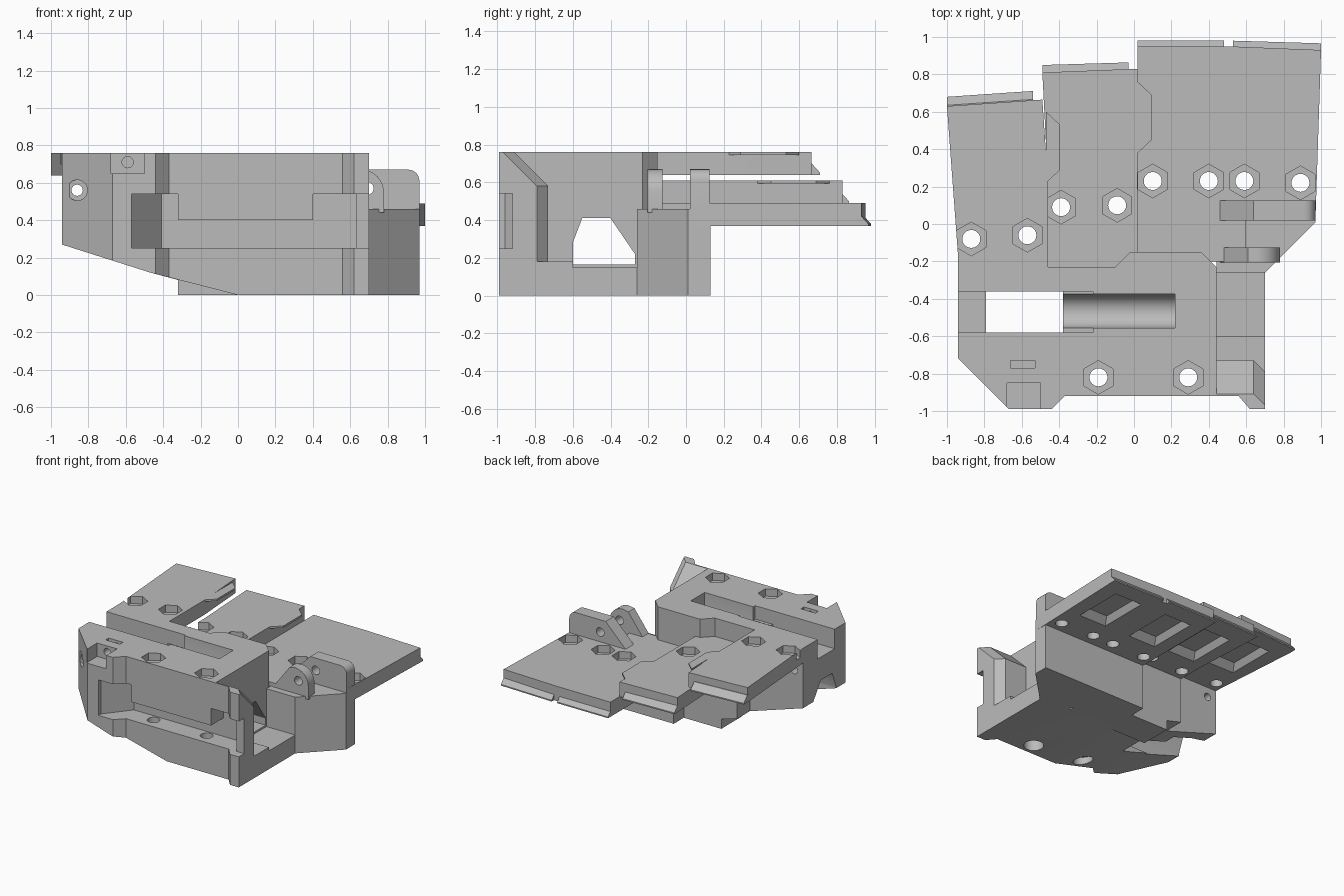
import bpy, bmesh, math
from mathutils import Vector

old = bpy.data.objects.get("Cube")
if old:
    bpy.data.objects.remove(old)

grey = bpy.data.materials.new("plain grey")
grey.use_nodes = True
grey.diffuse_color = (0.5, 0.5, 0.5, 1)
grey.node_tree.nodes["Principled BSDF"].inputs["Base Color"].default_value = (0.5, 0.5, 0.5, 1)


def place(axis, u, v, w):
    return {"x": (w, u, v), "y": (u, w, v), "z": (u, v, w)}[axis]


def prism(name, pts, axis, a, b, shift=0, scale=1):
    """Extrude a profile along an axis; the far end may slide or shrink."""
    n = len(pts)
    cu, cv = sum(p[0] for p in pts) / n, sum(p[1] for p in pts) / n
    bm = bmesh.new()
    near = [bm.verts.new(place(axis, u, v, a)) for u, v in pts]
    far = [bm.verts.new(place(axis, cu + (u - cu) * scale + shift, cv + (v - cv) * scale, b))
           for u, v in pts]
    bm.faces.new(near)
    bm.faces.new(far)
    for i in range(n):
        j = (i + 1) % n
        bm.faces.new((near[i], near[j], far[j], far[i]))
    bmesh.ops.recalc_face_normals(bm, faces=bm.faces)
    mesh = bpy.data.meshes.new(name)
    bm.to_mesh(mesh)
    bm.free()
    mesh.materials.append(grey)
    ob = bpy.data.objects.new(name, mesh)
    bpy.context.collection.objects.link(ob)
    return ob


def rect(u0, u1, v0, v1):
    return [(u0, v0), (u1, v0), (u1, v1), (u0, v1)]


def ring(u, v, r, n=24):
    return [(u + r * math.sin(math.tau * i / n), v + r * math.cos(math.tau * i / n)) for i in range(n)]


def cut(target, pts, axis, a, b, **kw):
    """Remove a prism from the target."""
    tool = prism("cutter", pts, axis, a, b, **kw)
    tool.hide_render = True
    mod = target.modifiers.new("cut", "BOOLEAN")
    mod.operation = "DIFFERENCE"
    mod.solver = "EXACT"
    mod.object = tool
    bpy.context.view_layer.objects.active = target
    bpy.ops.object.modifier_apply(modifier=mod.name)
    bpy.data.objects.remove(tool)


def bolt_hole(target, x, y, top):
    cut(target, ring(x, y, 0.048), "z", -0.1, 0.9)
    cut(target, ring(x, y, 0.09, 6), "z", top - 0.06, 0.9)


# Main block
body = prism("main_block", [
    (-.94, -.72), (-.67, -.99), (-.44, -.99), (-.37, -.92), (.56, -.92), (.62, -.99),
    (.70, -.99), (.70, -.26), (.44, -.26), (.44, -.23), (.36, -.15), (-.02, -.15),
    (-.10, -.23), (-.46, -.23), (-.46, -.17), (-.94, -.17)], "z", 0, .76)
middle_base = prism("middle_base", rect(-.46, .02, -.25, 0), "z", 0, .61)
right_base = prism("right_base", [(.02, -.26), (.70, -.26), (.97, .01), (.97, .13), (.02, .13)],
                   "z", 0, .46)
cut(right_base, rect(-.1, .44, -.4, -.2), "z", -.1, .9)

# Sloping underside
slope = [(-1.1, .32), (-.47, .12)]
cut(body, slope + [(.3, -.077), (.3, -.2), (-1.1, -.2)], "y", -1.1, -.26)
for part in (body, middle_base):
    cut(part, slope + [(-.32, .08), (-.32, -.2), (-1.1, -.2)], "y", -.3, .2)

# Side channel behind the front post
channel = [(-.95, .80), (-.73, .58), (-.73, .18), (-.2, .18), (-.2, .80)]
cut(body, channel, "x", .44, .8)
cut(body, channel, "x", .64, .76, shift=-.12)
cut(body, rect(.44, .8, -.60, -.2), "z", .15, .3)

# Front pocket with a hanging centre lip
cut(body, [(-.57, -1.05), (-.57, -.96), (-.41, -.76), (-.32, -.76), (-.32, -1.05)], "z", .25, .54)
cut(body, rect(-.33, .41, -1.05, -.76), "z", .25, .40)
cut(body, rect(.40, .63, -1.05, -.76), "z", .25, .54)
cut(body, rect(.60, .8, -1.05, -.92), "z", .25, .54)

# Cross tunnel and the slot above it
cut(body, [(-.6, .165), (-.6, .28), (-.55, .41), (-.4, .41), (-.27, .22), (-.27, .165)], "x", -1.1, .6)
cut(body, rect(-.79, -.38, -.58, -.36), "z", -.1, .9)
cut(body, rect(-1.1, -.78, -.58, -.36), "z", .60, .9)
cut(body, rect(-.39, -.22, -.58, -.36), "z", .65, .9)
cut(body, ring(-.465, .65, .09), "x", -.39, .22)
cut(body, rect(-.39, .22, -.555, -.375), "z", .65, .9)

# Corner latch recess, pin slot and side bore
cut(body, rect(-.68, -.50, -1.05, -.85), "z", .65, .9)
cut(body, ring(-.59, .71, .03), "y", -.9, -.72)
cut(body, rect(-.66, -.53, -.77, -.73), "z", .64, .9)
cut(body, ring(-.86, .56, .03), "y", -1.1, .1)
cut(body, ring(-.86, .56, .055), "y", -1.1, -.76)
for x in (-.19, .29):
    bolt_hole(body, x, -.82, .76)
    cut(body, ring(x, -.82, .075), "z", -.1, .12)

# Stepped rear plates: outline, bottom, top, bolt positions, underside pockets
plates = {
    "left_plate": ([(-.94, -.18), (-1, .63), (-.49, .665), (-.46, .22), (-.46, -.18)],
                   .64, .76, [(-.87, -.08), (-.57, -.06)], [(-.74, .33)]),
    "middle_plate": ([(-.46, -.2), (-.46, .22), (-.49, .81), (.02, .83), (.02, -.2)],
                     .49, .61, [(-.39, .09), (-.09, .10)], [(-.24, .47)]),
    "right_plate": ([(.02, -.2), (.02, .95), (.5, .95), (1, .93), (.97, .02), (.60, .02), (.60, -.2)],
                    .37, .49, [(.10, .23), (.40, .23), (.59, .23), (.89, .22)],
                    [(.26, .61), (.74, .61)]),
}
for name, (outline, low, high, bolts, pockets) in plates.items():
    plate = prism(name, outline, "z", low, high)
    for x, y in bolts:
        bolt_hole(plate, x, y, high)
    for x, y in pockets:
        cut(plate, rect(x - .13, x + .13, y - .22, y + .22), "z", low - .01, low + .05, scale=.7)

# Thin tongues on the stepped edges
for name, x, y, top in (("left_tongue", -.47, .41, .76), ("middle_tongue", .02, .57, .61)):
    prism(name, [(x, y - .19), (x + .075, y - .12), (x + .075, y + .12), (x, y + .19)],
          "z", top - .015, top)

# Wedge lips along the rear edges
for name, x0, x1, y, low, turn in (
        ("left_lip", -1, -.54, .645, .64, .068), ("middle_lip", -.49, -.03, .815, .49, .03),
        ("right_lip_inner", .02, .48, .945, .37, 0), ("right_lip_outer", .53, 1, .945, .37, -.03)):
    prism(name, [(y - .03, low), (y + .035, low), (y + .035, low + .01), (y - .01, low + .06),
                 (y - .03, low + .06)], "x", x0, x1, shift=turn * (x1 - x0))


# Hinge lugs with pin holes
def corner(x, z, r):
    return [(x - r + r * math.sin(t * math.pi / 12), z - r + r * math.cos(t * math.pi / 12))
            for t in range(7)]


rear_lug = prism("rear_lug", [(.46, .44), (.46, .49), (.64, .67)] + corner(.97, .67, .06) + [(.97, .44)],
                 "y", .02, .125)
front_lug = prism("front_lug", [(.46, .44), (.46, .46), (.61, .66)] + corner(.78, .67, .12) + [(.78, .44)],
                  "y", -.205, -.125)
for lug in (rear_lug, front_lug):
    cut(lug, ring(.69, .57, .035), "y", -.4, .3)

# Sharp edges, smooth bores
bpy.ops.object.select_all(action="DESELECT")
for ob in bpy.context.scene.objects:
    if ob.type == "MESH" and ob.data.materials and ob.data.materials[0] == grey:
        ob.select_set(True)
        bpy.context.view_layer.objects.active = ob
bpy.ops.object.shade_smooth_by_angle(angle=math.radians(25))
